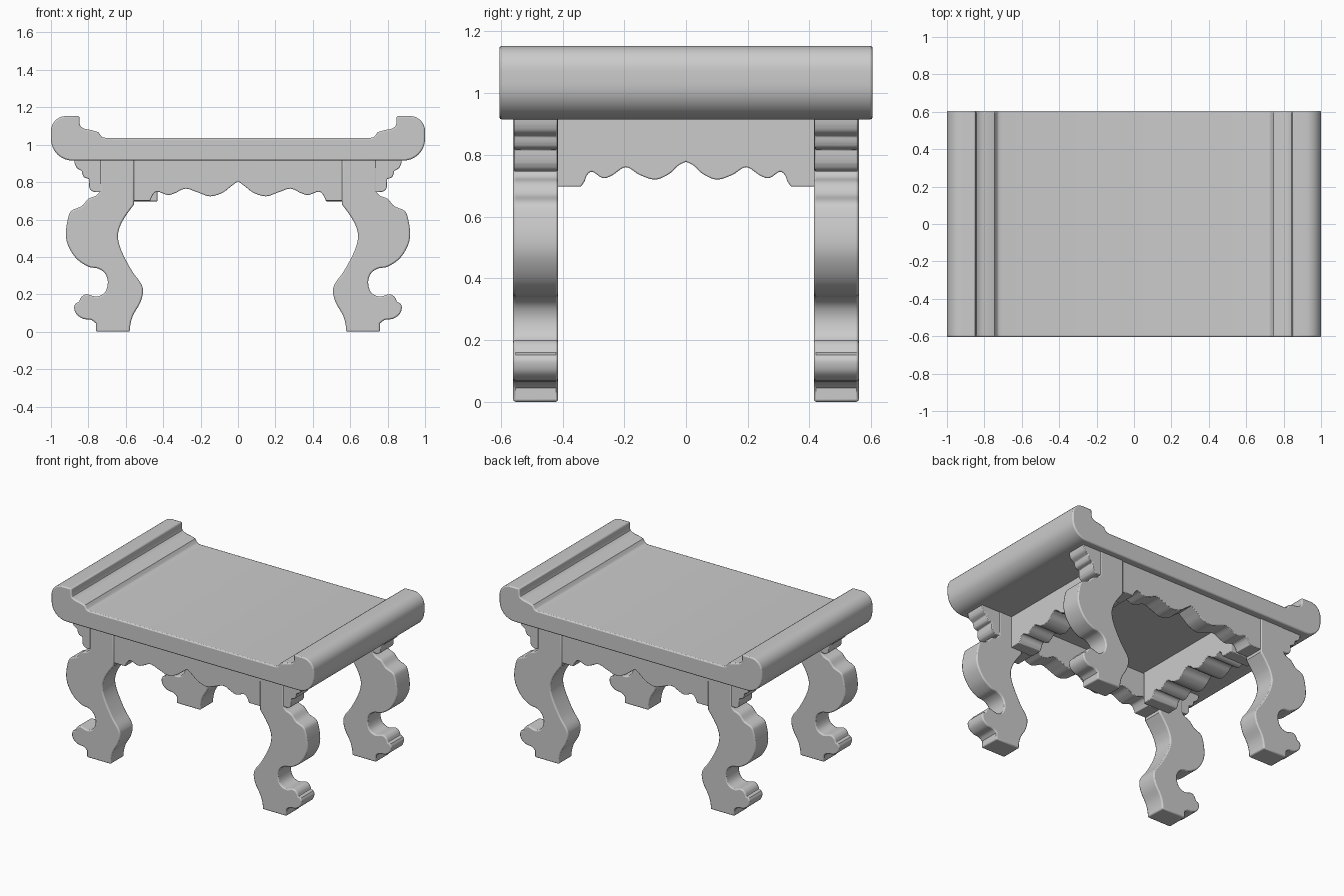
import bpy, bmesh
from math import sin, cos, pi
from mathutils import Vector


def spline(pts, n=5):
    """Smooth curve passing through the given points."""
    p = [Vector(q) for q in pts]
    p = [2 * p[0] - p[1]] + p + [2 * p[-1] - p[-2]]
    out = []
    for i in range(1, len(p) - 2):
        a, b, c, d = p[i - 1:i + 3]
        for k in range(n):
            t = k / n
            v = 0.5 * (2 * b + (c - a) * t + (2 * a - 5 * b + 4 * c - d) * t ** 2
                       + (3 * b - a - 3 * c + d) * t ** 3)
            out.append((v.x, v.y))
    return out + [tuple(pts[-1])]


def arc(cx, cz, r, a0, a1, n=8):
    return [(cx + r * cos(a0 + (a1 - a0) * i / n), cz + r * sin(a0 + (a1 - a0) * i / n))
            for i in range(n + 1)]


def flip(outline):
    return [(-u, z) for u, z in reversed(outline)]


def prism(name, outline, lo, hi, axis="y", bevel=0.008):
    """Extrude a (u, z) outline along y or x, with softened edges."""
    clean = []
    for q in outline:
        if not clean or (Vector(q) - Vector(clean[-1])).length > 1e-4:
            clean.append(q)
    if (Vector(clean[0]) - Vector(clean[-1])).length < 1e-4:
        clean.pop()
    bm = bmesh.new()
    rings = []
    for w in (lo, hi):
        rings.append([bm.verts.new((u, w, z) if axis == "y" else (w, u, z)) for u, z in clean])
    bm.faces.new(rings[0])
    bm.faces.new(rings[1])
    n = len(clean)
    for i in range(n):
        j = (i + 1) % n
        bm.faces.new((rings[0][i], rings[0][j], rings[1][j], rings[1][i]))
    bmesh.ops.recalc_face_normals(bm, faces=bm.faces)
    me = bpy.data.meshes.new(name)
    bm.to_mesh(me)
    bm.free()
    ob = bpy.data.objects.new(name, me)
    bpy.context.collection.objects.link(ob)
    if bevel:
        m = ob.modifiers.new("soft_edges", "BEVEL")
        m.width, m.segments, m.limit_method, m.angle_limit = bevel, 2, "ANGLE", 0.9
    bpy.ops.object.select_all(action="DESELECT")
    ob.select_set(True)
    bpy.context.view_layer.objects.active = ob
    bpy.ops.object.shade_smooth_by_angle(angle=0.6)
    return ob


# Table top with raised scroll ends
half = ([(0.0, 0.915)] + arc(0.885, 1.03, 0.115, -pi / 2, 0)
        + arc(0.92, 1.073, 0.08, 0, pi / 2) + [(0.848, 1.153), (0.846, 1.11)]
        + spline([(0.842, 1.098), (0.82, 1.085), (0.78, 1.077), (0.745, 1.066)], 3)
        + spline([(0.735, 1.05), (0.725, 1.04), (0.705, 1.036)], 3))
prism("table_top", half + flip(half), -0.605, 0.605)

# Curved leg outline, right-hand side
leg = ([(0.556, 0.925), (0.556, 0.70)]
       + spline([(0.556, 0.68), (0.60, 0.62), (0.63, 0.565), (0.642, 0.505), (0.622, 0.43),
                 (0.567, 0.325), (0.52, 0.26), (0.508, 0.215), (0.523, 0.155), (0.56, 0.09),
                 (0.575, 0.04), (0.578, 0.0)])
       + [(0.76, 0.0)]
       + spline([(0.76, 0.045), (0.785, 0.063), (0.83, 0.07), (0.865, 0.095), (0.876, 0.13),
                 (0.868, 0.152)])
       + spline([(0.85, 0.16), (0.838, 0.185), (0.81, 0.20), (0.755, 0.188), (0.712, 0.21),
                 (0.696, 0.262), (0.71, 0.31), (0.748, 0.338), (0.80, 0.348), (0.865, 0.392),
                 (0.91, 0.465), (0.92, 0.535), (0.905, 0.62), (0.885, 0.65), (0.835, 0.672),
                 (0.80, 0.71), (0.76, 0.727), (0.738, 0.75)])
       + [(0.738, 0.925)])

# Stepped corner bracket under the overhang
bracket = ([(0.73, 0.925), (0.875, 0.925)]
           + spline([(0.873, 0.90), (0.862, 0.876), (0.835, 0.86)], 4)
           + spline([(0.832, 0.842), (0.822, 0.825), (0.797, 0.817)], 4)
           + spline([(0.797, 0.775), (0.785, 0.755), (0.765, 0.746)], 4) + [(0.73, 0.746)])

for side, s in (("right", 1), ("left", -1)):
    for end, y0, y1 in (("front", -0.56, -0.414), ("back", 0.414, 0.56)):
        prism(f"{end}_{side}_leg", leg if s > 0 else flip(leg), y0, y1)
        prism(f"{end}_{side}_bracket", bracket if s > 0 else flip(bracket),
              y0 + 0.003, y1 - 0.003, bevel=0.004)

# Scalloped aprons, front and back
wave = ([(0.565, 0.925), (0.565, 0.70), (0.47, 0.70)]
        + spline([(0.462, 0.72), (0.447, 0.742), (0.425, 0.748), (0.375, 0.731), (0.335, 0.742),
                  (0.28, 0.765), (0.215, 0.745), (0.15, 0.724), (0.085, 0.742), (0.04, 0.775),
                  (0.0, 0.805)]))
front = wave + flip(wave)
prism("front_apron", front, -0.554, -0.425, bevel=0.004)
prism("back_apron", front, 0.425, 0.554, bevel=0.004)

# Scalloped aprons, left and right
wave = ([(0.42, 0.925), (0.42, 0.697), (0.34, 0.697)]
        + spline([(0.328, 0.715), (0.32, 0.735), (0.303, 0.745), (0.27, 0.725), (0.24, 0.733),
                  (0.195, 0.76), (0.15, 0.735), (0.10, 0.72), (0.055, 0.738), (0.025, 0.765),
                  (0.0, 0.778)]))
side_wave = wave + flip(wave)
prism("right_apron", side_wave, 0.47, 0.64, "x", 0.004)
prism("left_apron", side_wave, -0.63, -0.43, "x", 0.004)
